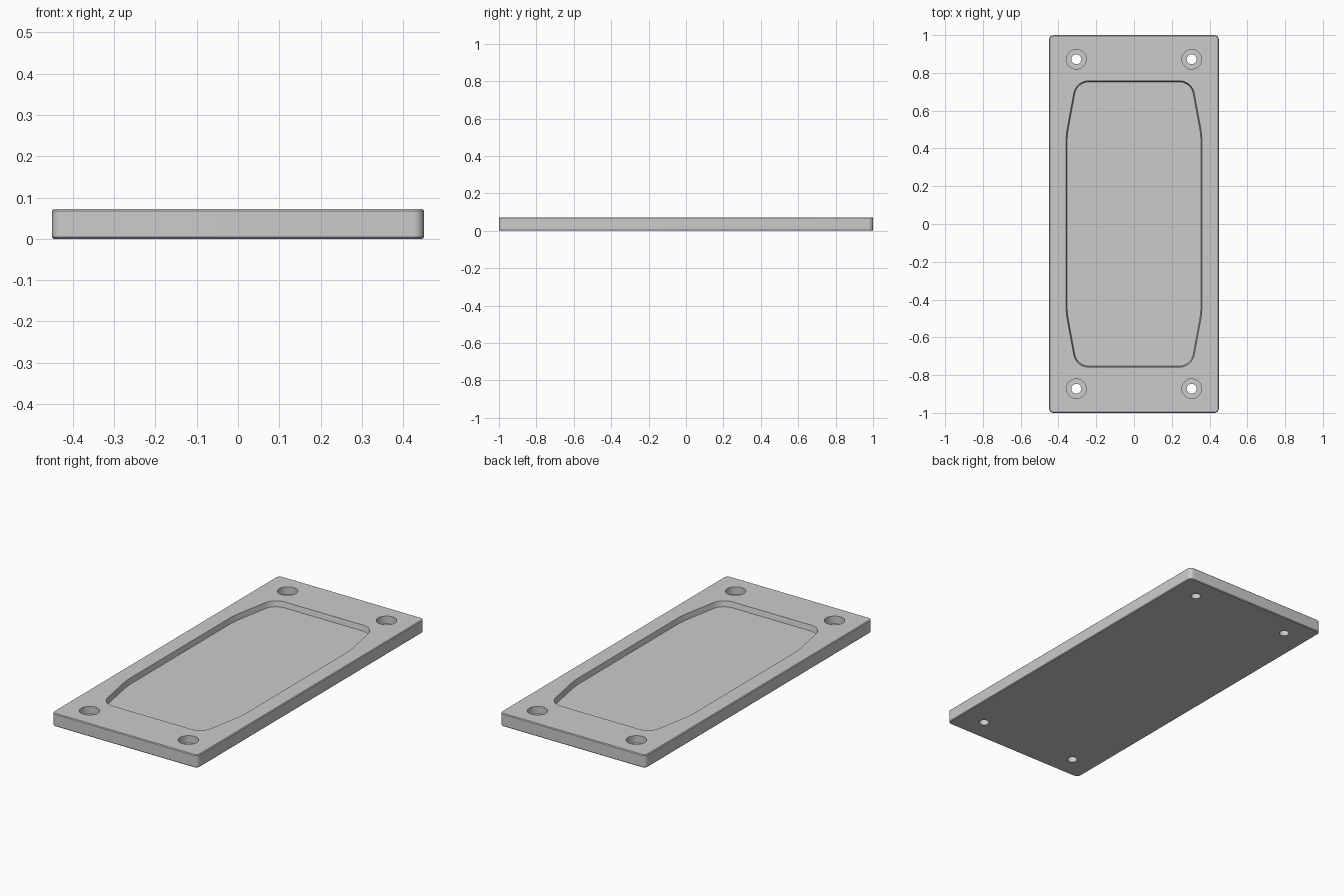
import bpy, bmesh, math
from mathutils import Vector

WIDTH, LENGTH, HEIGHT = 0.90, 2.0, 0.072
EDGE = 0.004

if "Cube" in bpy.data.objects:
    bpy.data.objects.remove(bpy.data.objects["Cube"], do_unlink=True)

grey = bpy.data.materials.new("plain grey")
grey.use_nodes = True
colour = (0.6, 0.6, 0.6, 1)
grey.diffuse_color = colour
grey.node_tree.nodes["Principled BSDF"].inputs["Base Color"].default_value = colour


def rounded(corners, steps=8):
    """Fillet a convex counter-clockwise polygon; corners are (x, y, radius).
    Returns (point, outward normal) pairs."""
    out = []
    for i, (x, y, r) in enumerate(corners):
        p = Vector((x, y))
        a = (p - Vector(corners[i - 1][:2])).normalized()
        b = (Vector(corners[(i + 1) % len(corners)][:2]) - p).normalized()
        turn = a.angle(b)
        normal = Vector((a.y, -a.x))
        centre = p - a * r * math.tan(turn / 2) - normal * r
        start = math.atan2(normal.y, normal.x)
        for k in range(steps + 1):
            t = start + turn * k / steps
            n = Vector((math.cos(t), math.sin(t)))
            out.append((centre + n * r, n))
    return out


def circle(x, y, r, sides=32):
    ring = [Vector((math.cos(t), math.sin(t)))
            for t in (2 * math.pi * k / sides for k in range(sides))]
    return [(Vector((x, y)) + n * r, n) for n in ring]


def loft(name, outline, levels):
    """Closed solid through copies of the outline; levels are (inset, z)."""
    bm = bmesh.new()
    rings = [[bm.verts.new((*(p - n * inset), z)) for p, n in outline]
             for inset, z in levels]
    for low, high in zip(rings, rings[1:]):
        for i in range(len(low)):
            j = (i + 1) % len(low)
            bm.faces.new((low[i], low[j], high[j], high[i]))
    bm.faces.new(rings[0][::-1])
    bm.faces.new(rings[-1])
    mesh = bpy.data.meshes.new(name)
    bm.to_mesh(mesh)
    bm.free()
    mesh.materials.append(grey)
    ob = bpy.data.objects.new(name, mesh)
    bpy.context.collection.objects.link(ob)
    return ob


# Plate with rounded corners and a fine chamfer on both faces
w, l = WIDTH / 2, LENGTH / 2
quarter = ((-w, -l), (w, -l), (w, l), (-w, l))
plate = loft("plate", rounded([(x, y, 0.025) for x, y in quarter]),
             [(EDGE, 0), (0, EDGE), (0, HEIGHT - EDGE), (EDGE, HEIGHT)])

# Shallow pocket with tapered ends and slightly drafted walls
side, end = (0.36, 0.47, 0.4), (0.307, 0.758, 0.08)
half = [(end[0], -end[1], end[2]), (side[0], -side[1], side[2]), side, end]
pocket = half + [(-x, -y, r) for x, y, r in half]
cutters = [loft("pocket_cutter", rounded(pocket),
                [(0.006, HEIGHT - 0.03), (0, HEIGHT), (0, HEIGHT + 0.02)])]

# Counterbored screw holes near the corners
for x in (-0.305, 0.305):
    for y in (-0.872, 0.872):
        cutters.append(loft("counterbore_cutter", circle(x, y, 0.052),
                            [(0, HEIGHT - 0.042), (0, HEIGHT + 0.02)]))
        cutters.append(loft("screw_hole_cutter", circle(x, y, 0.026),
                            [(0, -0.02), (0, HEIGHT + 0.01)]))

bpy.ops.object.select_all(action="DESELECT")
bpy.context.view_layer.objects.active = plate
plate.select_set(True)
for cutter in cutters:
    mod = plate.modifiers.new("cut", "BOOLEAN")
    mod.operation, mod.solver, mod.object = "DIFFERENCE", "EXACT", cutter
    bpy.ops.object.modifier_apply(modifier=mod.name)
    bpy.data.objects.remove(cutter, do_unlink=True)

bpy.ops.object.shade_smooth_by_angle(angle=math.radians(30))
